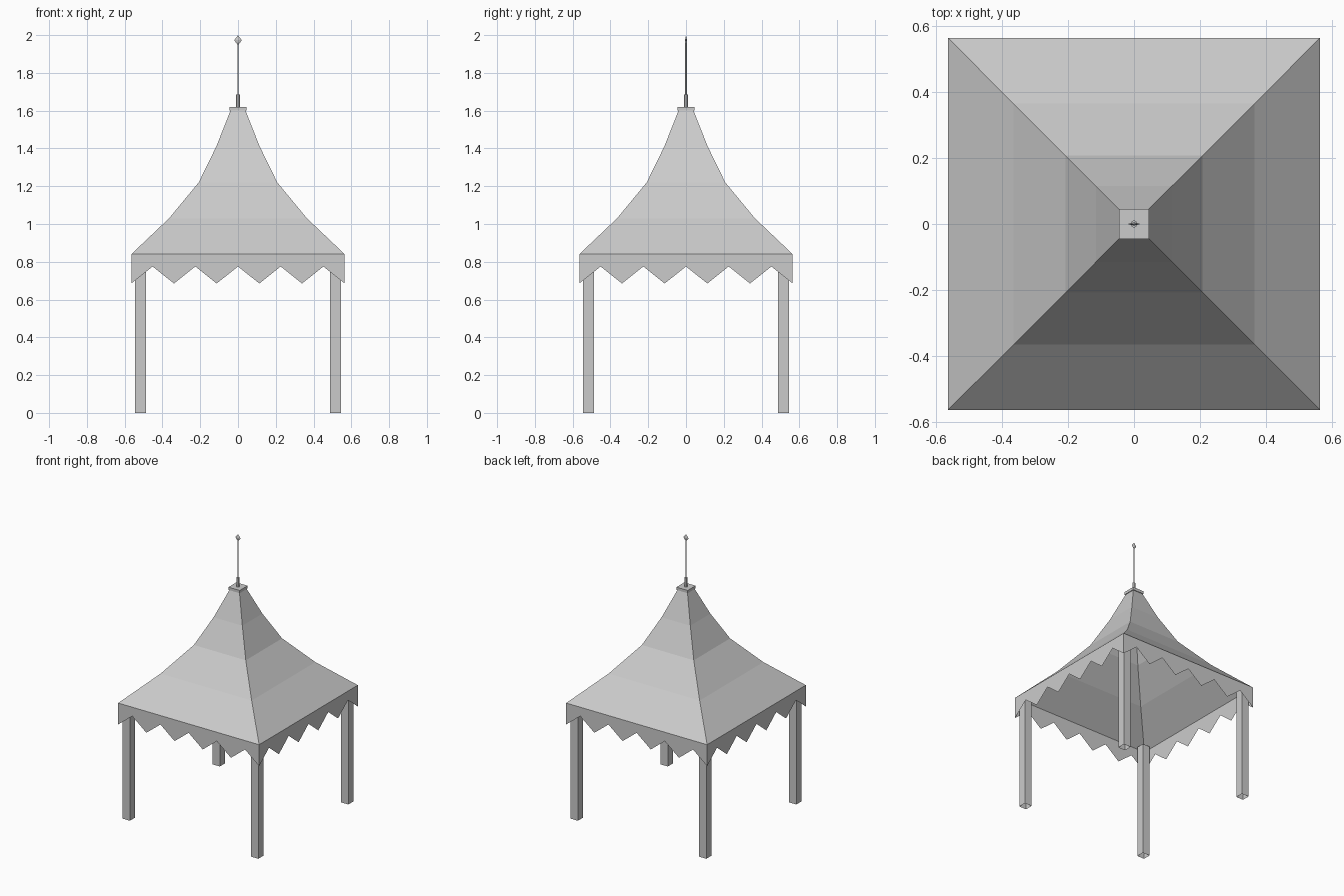
import bpy, bmesh
from math import pi

if "Cube" in bpy.data.objects:
    bpy.data.objects.remove(bpy.data.objects["Cube"])


def make_object(name, bm):
    bmesh.ops.remove_doubles(bm, verts=bm.verts, dist=1e-5)
    mesh = bpy.data.meshes.new(name)
    bm.to_mesh(mesh)
    bm.free()
    obj = bpy.data.objects.new(name, mesh)
    bpy.context.collection.objects.link(obj)
    return obj


def square_loft(name, profile, x=0, y=0, cap_bottom=False, cap_top=False):
    """Stack of square rings given as (half width, z)."""
    bm = bmesh.new()
    rings = [[bm.verts.new((x + sx * h, y + sy * h, z))
              for sx, sy in ((-1, -1), (1, -1), (1, 1), (-1, 1))]
             for h, z in profile]
    for a, b in zip(rings, rings[1:]):
        for i in range(4):
            j = (i + 1) % 4
            bm.faces.new((a[i], a[j], b[j], b[i]))
    if cap_bottom:
        bm.faces.new(rings[0][::-1])
    if cap_top:
        bm.faces.new(rings[-1])
    return make_object(name, bm)


def rod(name, radius, z0, z1, sides=8):
    bpy.ops.mesh.primitive_cylinder_add(vertices=sides, radius=radius,
                                        depth=z1 - z0, location=(0, 0, (z0 + z1) / 2))
    bpy.context.object.name = name


EAVE, EAVE_Z = 0.565, 0.84

# Flared tent roof, open underneath
square_loft("roof", [(EAVE, EAVE_Z), (0.365, 1.03), (0.208, 1.22),
                     (0.115, 1.41), (0.04, 1.60)])
square_loft("roof_cap", [(0.045, 1.60), (0.045, 1.62)], cap_bottom=True, cap_top=True)

# Zigzag valance hanging from each eave
for k, side in enumerate(("front", "right", "back", "left")):
    bm = bmesh.new()
    xs = [-EAVE + i * EAVE / 5 for i in range(11)]
    top = [bm.verts.new((x, -EAVE, EAVE_Z)) for x in xs]
    low = [bm.verts.new((x, -EAVE, 0.775 if i % 2 else 0.685)) for i, x in enumerate(xs)]
    for i in range(10):
        bm.faces.new((low[i], low[i + 1], top[i + 1], top[i]))
    make_object(side + "_valance", bm).rotation_euler.z = k * pi / 2

# Four hollow square posts
for fy, sy in (("front", -1), ("back", 1)):
    for fx, sx in (("left", -1), ("right", 1)):
        square_loft(f"{fy}_{fx}_post", [(0.029, 0), (0.029, EAVE_Z)],
                    0.515 * sx, 0.515 * sy)

# Finial: socket, thin pole and flat diamond tip
rod("finial_socket", 0.011, 1.62, 1.685)
rod("finial_pole", 0.0045, 1.68, 1.96, 6)
bpy.ops.mesh.primitive_cone_add(vertices=4, radius1=1, radius2=0, depth=1)
bpy.ops.object.delete()
bm = bmesh.new()
waist = [bm.verts.new(p) for p in ((0.02, 0, 1.973), (0, 0.005, 1.973),
                                   (-0.02, 0, 1.973), (0, -0.005, 1.973))]
tip, foot = bm.verts.new((0, 0, 2.0)), bm.verts.new((0, 0, 1.945))
for i in range(4):
    a, b = waist[i], waist[(i + 1) % 4]
    bm.faces.new((a, b, tip))
    bm.faces.new((b, a, foot))
make_object("finial_diamond", bm)
